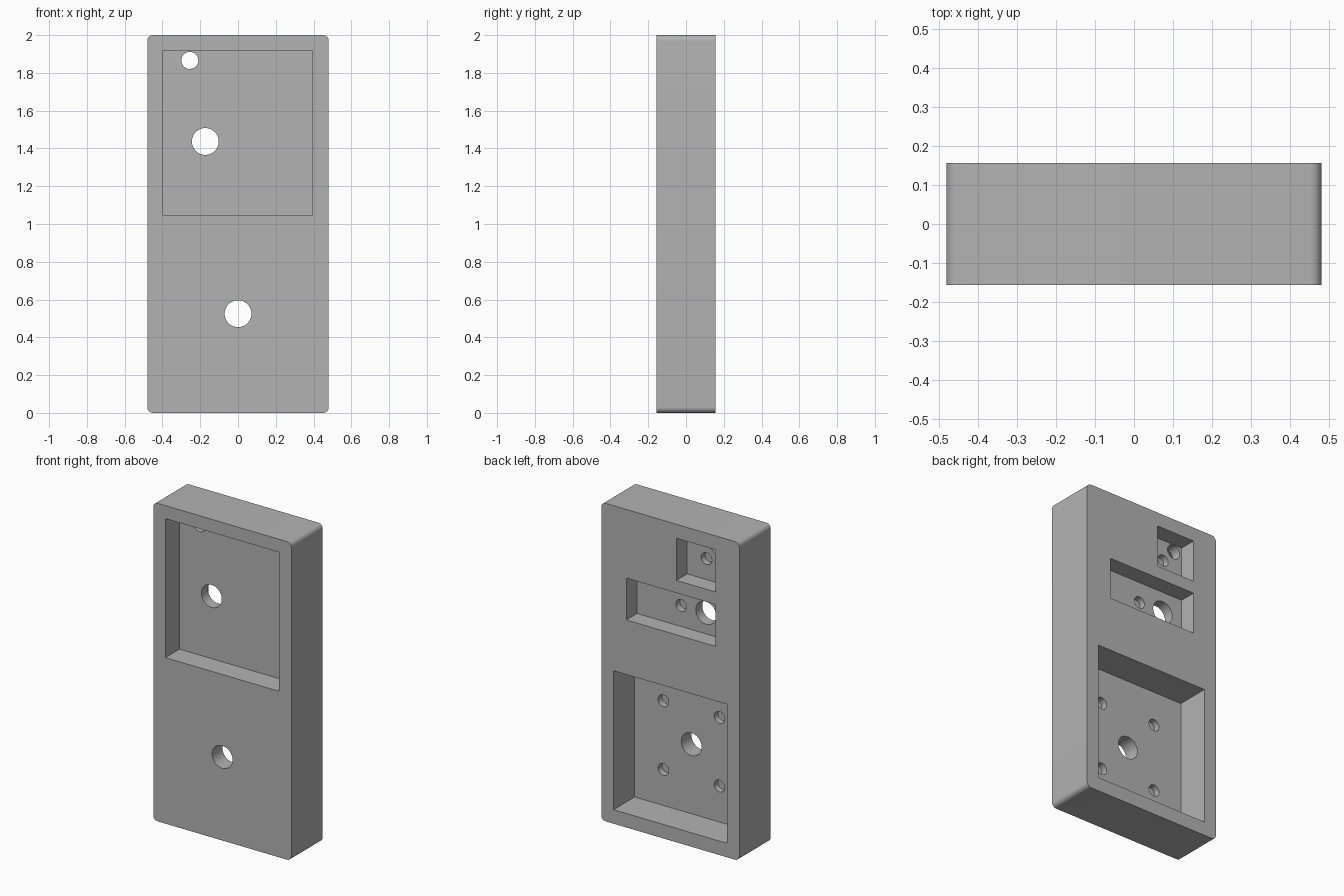
import bpy
import bmesh
import math
from mathutils import Matrix, Vector

cube = bpy.data.objects.get("Cube")
if cube:
    bpy.data.objects.remove(cube, do_unlink=True)

WIDTH, DEPTH, HEIGHT, RADIUS = 0.96, 0.312, 2.0, 0.03
FRONT, BACK = -DEPTH / 2, DEPTH / 2
OVER = 0.05  # how far cutters poke out of the surface

grey = bpy.data.materials.new("plain grey")
grey.use_nodes = True
color = (0.45, 0.45, 0.45, 1)
grey.diffuse_color = color
grey.node_tree.nodes["Principled BSDF"].inputs["Base Color"].default_value = color


def make_object(name, bm):
    mesh = bpy.data.meshes.new(name)
    bm.to_mesh(mesh)
    bm.free()
    obj = bpy.data.objects.new(name, mesh)
    bpy.context.collection.objects.link(obj)
    mesh.materials.append(grey)
    return obj


def box(name, x, y, z):
    """Box from (low, high) pairs on each axis."""
    bm = bmesh.new()
    bmesh.ops.create_cube(bm, size=1)
    for v in bm.verts:
        v.co = Vector([(a + b) / 2 + c * (b - a) for (a, b), c in zip((x, y, z), v.co)])
    return make_object(name, bm), bm


def cylinder(name, x, z, radius, y0, y1):
    """Round bore running along y."""
    bm = bmesh.new()
    place = Matrix.Translation((x, (y0 + y1) / 2, z)) @ Matrix.Rotation(math.pi / 2, 4, 'X')
    bmesh.ops.create_cone(bm, cap_ends=True, segments=48, radius1=radius,
                          radius2=radius, depth=y1 - y0, matrix=place)
    return make_object(name, bm)


# Solid block with its four long edges rounded
body, _ = box("mount_block", (-WIDTH / 2, WIDTH / 2), (FRONT, BACK), (0, HEIGHT))
bm = bmesh.new()
bm.from_mesh(body.data)
long_edges = [e for e in bm.edges if abs(e.verts[0].co.y - e.verts[1].co.y) > 0.1]
bmesh.ops.bevel(bm, geom=long_edges, offset=RADIUS, segments=8, profile=0.5, affect='EDGES')
bm.to_mesh(body.data)
bm.free()

# Floors of the recesses
front_floor = FRONT + 0.14
upper_floor = BACK - 0.107
lower_floor = BACK - 0.21

# Rectangular recesses
cutters = [
    box("front_recess", (-0.396, 0.394), (FRONT - OVER, front_floor), (1.044, 1.918))[0],
    box("lower_back_recess", (-0.395, 0.395), (lower_floor, BACK + OVER), (0.088, 0.962))[0],
    box("middle_back_recess", (-0.314, 0.306), (upper_floor, BACK + OVER), (1.305, 1.568))[0],
    box("top_back_recess", (-0.314, -0.043), (upper_floor, BACK + OVER), (1.647, 1.912))[0],
]

# Through holes
for name, x, z, r in (("top_hole", -0.255, 1.866, 0.045),
                      ("middle_hole", -0.173, 1.437, 0.071),
                      ("lower_hole", 0, 0.525, 0.071)):
    cutters.append(cylinder(name, x, z, r, FRONT - OVER, BACK + OVER))

# Blind screw holes in the recess floors
screws = [(-0.177, 1.779, upper_floor), (0, 1.437, upper_floor)]
screws += [(sx * 0.195, 0.53 + sz * 0.216, lower_floor) for sx in (-1, 1) for sz in (-1, 1)]
for x, z, floor in screws:
    cutters.append(cylinder("screw_hole", x, z, 0.037, floor - 0.04, floor + 0.02))

# Cut one after another, then drop the cutters
for cutter in cutters:
    cutter.hide_render = True
    mod = body.modifiers.new(cutter.name, 'BOOLEAN')
    mod.operation = 'DIFFERENCE'
    mod.solver = 'EXACT'
    mod.object = cutter
bpy.context.view_layer.update()
depsgraph = bpy.context.evaluated_depsgraph_get()
final = bpy.data.meshes.new_from_object(body.evaluated_get(depsgraph))
body.modifiers.clear()
body.data = final
for cutter in cutters:
    bpy.data.objects.remove(cutter, do_unlink=True)
final.materials.clear()
final.materials.append(grey)
for p in final.polygons:
    p.material_index = 0

# Smooth bores and rounded corners, crisp edges elsewhere
for o in bpy.context.selected_objects:
    o.select_set(False)
body.select_set(True)
bpy.context.view_layer.objects.active = body
bpy.ops.object.shade_smooth_by_angle(angle=math.radians(30))
